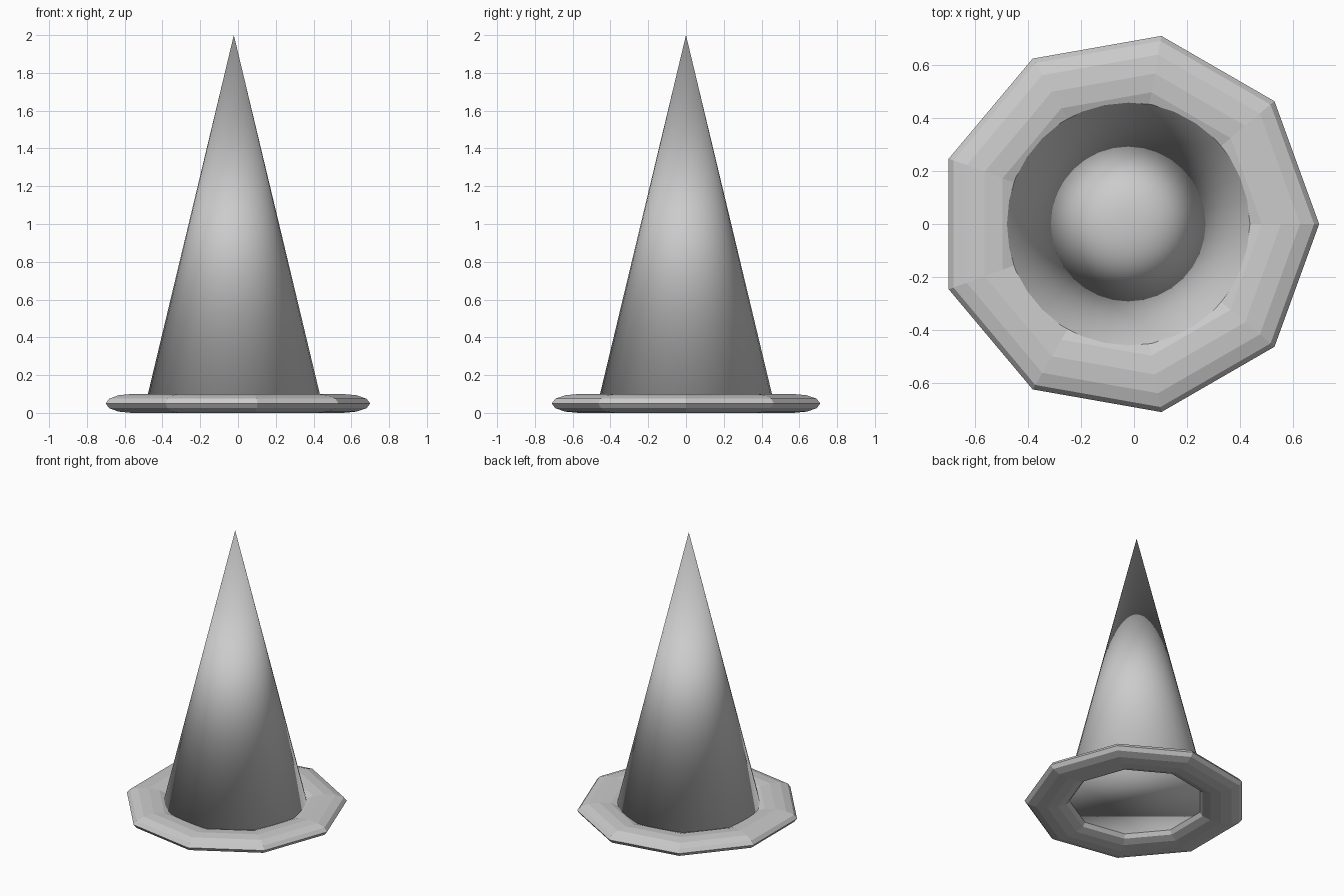
import bpy

if "Cube" in bpy.data.objects:
    bpy.data.objects.remove(bpy.data.objects["Cube"])

CX = -0.022      # shared axis: the nine-sided brim is centred by its bounds
MID = 0.05       # height of the brim's middle plane

# brim: flattened low-poly ring, nine sides round, twelve in section
bpy.ops.mesh.primitive_torus_add(major_segments=9, minor_segments=12,
                                 major_radius=0.5775, minor_radius=0.1444,
                                 location=(CX, 0, MID))
brim = bpy.context.object
brim.name = "brim"
brim.scale.z = MID / 0.1444
bpy.ops.object.transform_apply(location=False, rotation=False, scale=True)
bpy.ops.object.shade_flat()

# crown: tall smooth cone, closed underneath at the brim's middle
DEPTH = 2.0 - MID
bpy.ops.mesh.primitive_cone_add(vertices=32, radius1=0.467, radius2=0,
                                depth=DEPTH,
                                location=(CX, 0, MID + DEPTH / 2))
crown = bpy.context.object
crown.name = "crown"
bpy.ops.object.shade_smooth()
